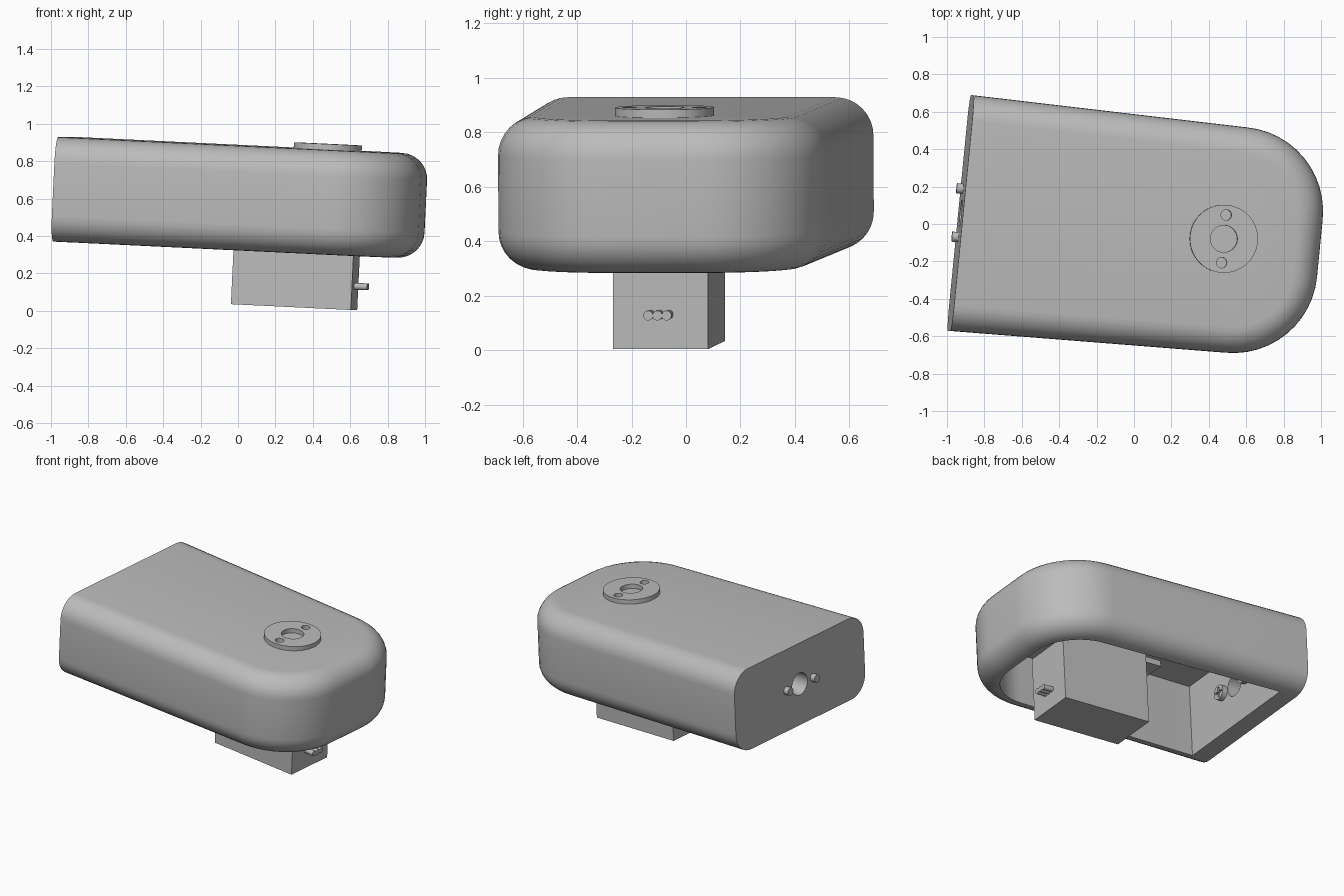
import bpy, bmesh, math
from mathutils import Matrix, Vector

cube = bpy.data.objects.get("Cube")
if cube:
    bpy.data.objects.remove(cube, do_unlink=True)

GREY = (0.5, 0.5, 0.5, 1)
mat = bpy.data.materials.new("plain grey")
mat.use_nodes = True
mat.diffuse_color = GREY
bsdf = next(n for n in mat.node_tree.nodes if n.type == 'BSDF_PRINCIPLED')
bsdf.inputs["Base Color"].default_value = GREY

# Housing dimensions, along its own axes before tilting
LENGTH, HEIGHT, WALL = 1.925, 0.56, 0.14
BACK_W, FRONT_W, CORNER, FILLET = 0.633, 0.605, 0.45, 0.14
MID = HEIGHT / 2
DISC_X = 1.401
parts = []


def add_object(name, bm, keep=True):
    bmesh.ops.recalc_face_normals(bm, faces=bm.faces)
    mesh = bpy.data.meshes.new(name)
    bm.to_mesh(mesh)
    bm.free()
    mesh.materials.append(mat)
    obj = bpy.data.objects.new(name, mesh)
    bpy.context.scene.collection.objects.link(obj)
    if keep:
        parts.append(obj)
    return obj


def box(name, size, centre, keep=True):
    bm = bmesh.new()
    bmesh.ops.create_cube(bm, size=1, matrix=Matrix.Translation(centre) @ Matrix.Diagonal((*size, 1)))
    return add_object(name, bm, keep)


def rod(name, radius, start, end, keep=True, sides=32):
    a, b = Vector(start), Vector(end)
    turn = (b - a).to_track_quat('Z', 'Y').to_matrix().to_4x4()
    bm = bmesh.new()
    bmesh.ops.create_cone(bm, cap_ends=True, segments=sides, radius1=radius, radius2=radius,
                          depth=(b - a).length, matrix=Matrix.Translation((a + b) / 2) @ turn)
    return add_object(name, bm, keep)


def cut(obj, cutter):
    cutter.hide_render = True
    mod = obj.modifiers.new("cut", 'BOOLEAN')
    mod.operation = 'DIFFERENCE'
    mod.solver = 'EXACT'
    mod.object = cutter
    bpy.context.view_layer.objects.active = obj
    bpy.ops.object.modifier_apply(modifier=mod.name)
    bpy.data.objects.remove(cutter, do_unlink=True)


def outline(inset, z, start=0.0, steps=12):
    """U-shaped plan: flat back, two rounded front corners."""
    side = [Vector((start, BACK_W - inset, z))]
    for i in range(steps + 1):
        a = math.pi / 2 * (1 - i / steps)
        side.append(Vector((LENGTH - CORNER + (CORNER - inset) * math.cos(a),
                            FRONT_W - CORNER + (CORNER - inset) * math.sin(a), z)))
    return side + [Vector((p.x, -p.y, p.z)) for p in reversed(side)]


def loft(name, loops, keep=True):
    bm = bmesh.new()
    rows = [[bm.verts.new(p) for p in loop] for loop in loops]
    for low, high in zip(rows, rows[1:]):
        for i in range(len(low) - 1):
            bm.faces.new((low[i], low[i + 1], high[i + 1], high[i]))
    bm.faces.new(rows[0])
    bm.faces.new(rows[-1])
    bm.faces.new([r[0] for r in rows] + [r[-1] for r in reversed(rows)])
    return add_object(name, bm, keep)


# Housing: filleted shell, hollow and open underneath
loops = []
for base, sign in ((FILLET, -1), (HEIGHT - FILLET, 1)):
    for i in range(9):
        a = math.pi / 2 * (i / 8 if sign > 0 else 1 - i / 8)
        loops.append(outline(FILLET * (1 - math.cos(a)), base + sign * FILLET * math.sin(a)))
housing = loft("housing", loops)
cut(housing, loft("cavity_cutter", [outline(WALL, z, WALL - 0.01) for z in (-0.1, 0.5)], False))
cut(housing, rod("cable_cutter", 0.075, (-0.1, 0, MID), (WALL + 0.1, 0, MID), False))

# Top disc with a centre hole and two screw holes
disc = rod("top_disc", 0.182, (DISC_X, 0, HEIGHT - 0.005), (DISC_X, 0, HEIGHT + 0.03), sides=64)
for y, r in ((0, 0.072), (0.128, 0.028), (-0.128, 0.028)):
    cut(disc, rod("disc_cutter", r, (DISC_X, y, HEIGHT - 0.1), (DISC_X, y, HEIGHT + 0.1), False))

# Motor hanging below, with mounting tabs and output shaft
box("motor_body", (0.645, 0.35, 0.6), (1.261, 0, 0.01))
box("motor_tabs", (0.885, 0.33, 0.04), (1.261, 0, 0.17))
rod("motor_shaft", 0.1, (DISC_X, 0, 0.3), (DISC_X, 0, 0.51))

# Three connector pins on the motor's front
for i in (-1, 0, 1):
    rod(f"connector_pin_{i + 2}", 0.018, (1.57, i * 0.034 - 0.005, -0.163),
        (1.653, i * 0.034 - 0.005, -0.163), sides=20)

# Two screws through the back wall, cross-slot heads inside
for side, y in (("left", 0.13), ("right", -0.13)):
    rod(f"{side}_screw", 0.027, (-0.035, y, MID), (WALL, y, MID), sides=24)
    head = rod(f"{side}_screw_head", 0.05, (WALL - 0.015, y, MID), (WALL + 0.025, y, MID), sides=24)
    for size in ((0.03, 0.07, 0.014), (0.03, 0.014, 0.07)):
        cut(head, box("slot_cutter", size, (WALL + 0.025, y, MID), False))

# Smooth the curved parts, then tilt the whole assembly into place
bpy.ops.object.select_all(action='DESELECT')
for obj in parts:
    obj.select_set(True)
bpy.context.view_layer.objects.active = housing
bpy.ops.object.shade_smooth_by_angle(angle=math.radians(30))
frame = (Matrix.Translation((-0.94, 0.06, 0.37)) @ Matrix.Rotation(math.radians(-5.6), 4, 'Z')
         @ Matrix.Rotation(math.radians(2.75), 4, 'Y'))
for obj in parts:
    obj.matrix_world = frame
